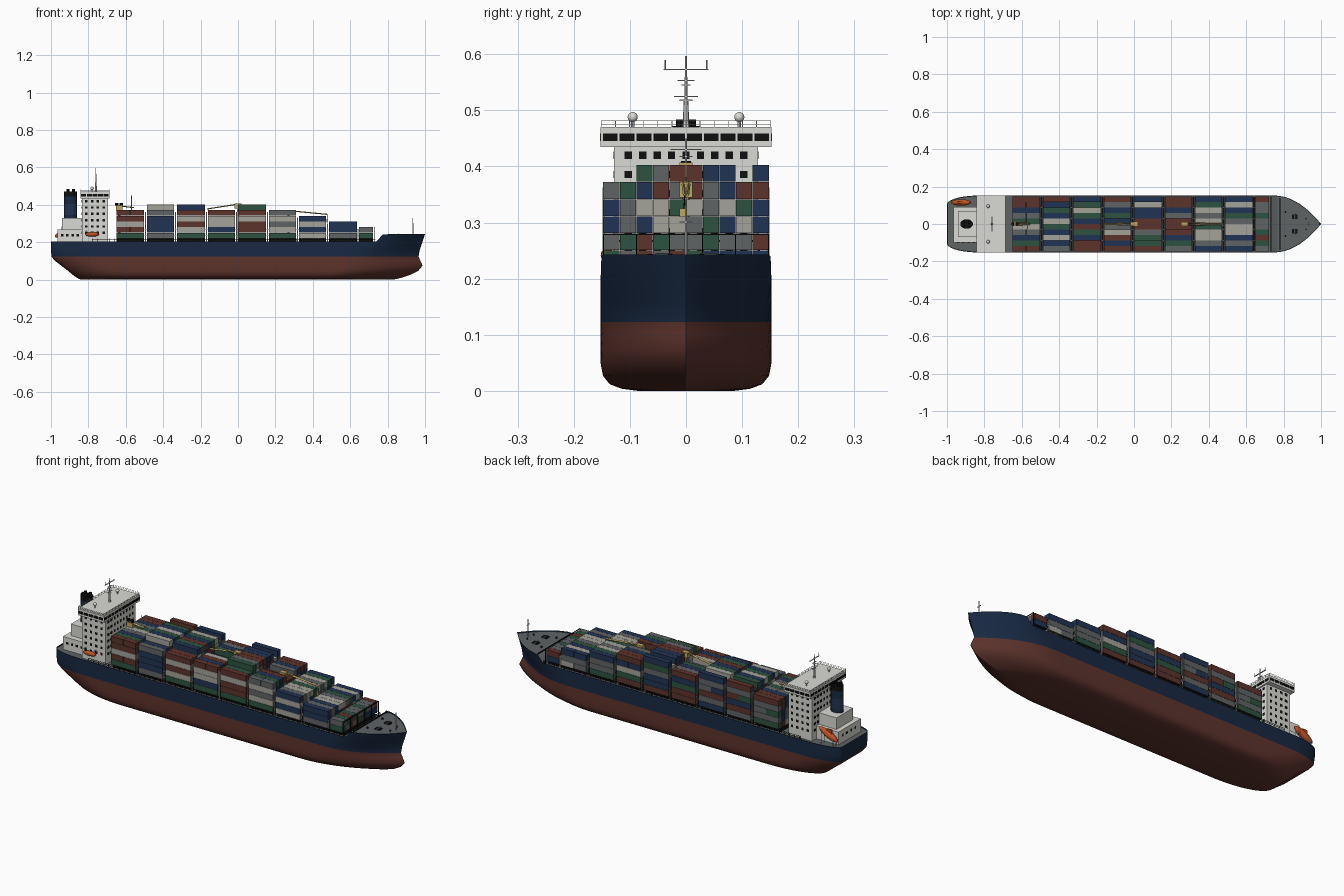
import bpy, bmesh, math, random
from mathutils import Vector, Matrix

random.seed(4)
if "Cube" in bpy.data.objects:
    bpy.data.objects.remove(bpy.data.objects["Cube"])

COLOURS = {
    "navy": (.009, .022, .055), "blue": (.015, .034, .088), "red": (.11, .033, .025),
    "green": (.027, .085, .053), "grey": (.115, .125, .13), "light_grey": (.37, .36, .32),
    "white": (.7, .7, .66), "black": (.005, .005, .005), "orange": (.52, .085, .017),
    "yellow": (.52, .38, .13)}
NAMES = list(COLOURS)
MATS = []
for n, c in COLOURS.items():
    m = bpy.data.materials.new(n)
    m.use_nodes = True
    m.diffuse_color = (*c, 1)
    m.node_tree.nodes["Principled BSDF"].inputs["Base Color"].default_value = (*c, 1)
    MATS.append(m)


def finish(bm, name, smooth=0):
    me = bpy.data.meshes.new(name)
    bm.to_mesh(me)
    bm.free()
    for m in MATS:
        me.materials.append(m)
    ob = bpy.data.objects.new(name, me)
    bpy.context.collection.objects.link(ob)
    if smooth:
        bpy.ops.object.select_all(action="DESELECT")
        ob.select_set(True)
        bpy.context.view_layer.objects.active = ob
        bpy.ops.object.shade_smooth_by_angle(angle=math.radians(smooth))


def paint(verts, colour):
    for f in {f for v in verts for f in v.link_faces}:
        f.material_index = NAMES.index(colour)


def box(bm, x0, x1, y0, y1, z0, z1, colour):
    mat = Matrix.Translation(((x0 + x1) / 2, (y0 + y1) / 2, (z0 + z1) / 2)) @ \
        Matrix.Diagonal((x1 - x0, y1 - y0, z1 - z0, 1))
    paint(bmesh.ops.create_cube(bm, size=1, matrix=mat)["verts"], colour)


def rod(bm, p, q, r, colour, r2=None, sides=8, squash=1):
    p, q = Vector(p), Vector(q)
    d = q - p
    mat = Matrix.Translation((p + q) / 2) @ Matrix.Diagonal((1, squash, 1, 1)) @ \
        d.to_track_quat("Z", "Y").to_matrix().to_4x4()
    paint(bmesh.ops.create_cone(bm, cap_ends=True, segments=sides, radius1=r, radius2=r2 or r,
                                depth=d.length, matrix=mat)["verts"], colour)


def ball(bm, centre, size, colour, tilt=0):
    mat = Matrix.Translation(centre) @ Matrix.Rotation(tilt, 4, "Y") @ Matrix.Diagonal((*size, 1))
    paint(bmesh.ops.create_uvsphere(bm, u_segments=16, v_segments=10, radius=1, matrix=mat)["verts"], colour)


# Hull: waterlines as (height, stern x, bow x, half beam, bow length, transom share)
LINES = [(0, -.84, .83, .085, .42, .3), (.004, -.85, .85, .115, .42, .32),
         (.012, -.865, .88, .136, .42, .36), (.027, -.885, .925, .148, .42, .4),
         (.048, -.91, .965, .152, .4, .46), (.075, -.945, .987, .152, .4, .53),
         (.102, -.98, .975, .152, .38, .59), (.123, -.997, .965, .152, .36, .64),
         (.16, -1, .972, .152, .32, .67), (.19, -1, .982, .152, .28, .68), (None, -1, 1, .152, .25, .68)]
COLS = 64


def sheer(x):
    t = min(max((x - .745) / .03, 0), 1)
    return .205 + .038 * t


def half_width(x, line):
    _, xs, xb, beam, bow_len, share = line
    run = .17 + .35 * (.68 - share)
    bow = 1 - (1 - min((xb - x) / bow_len, 1)) ** 2
    aft = math.sqrt(max(0, 1 - (1 - min((x - xs) / run, 1)) ** 2))
    return beam * bow * (share + (1 - share) * aft)


bm = bmesh.new()
grid = {}
for side in (-1, 1):
    for r, line in enumerate(LINES):
        for c in range(COLS + 1):
            x = line[1] + (line[2] - line[1]) * (1 - math.cos(math.pi * c / COLS)) / 2
            z = sheer(x) if line[0] is None else line[0]
            grid[side, r, c] = bm.verts.new((x, side * half_width(x, line), z))


def quad(keys, colour):
    f = bm.faces.new([grid[k] for k in keys])
    f.material_index = NAMES.index(colour)


TOP = len(LINES) - 1
for r in range(TOP):
    colour = "red" if LINES[r][0] < .12 else "navy"
    for c in range(COLS):
        for s in (-1, 1):
            quad([(s, r, c), (s, r, c + 1), (s, r + 1, c + 1), (s, r + 1, c)][::-s], colour)
    quad([(1, r, 0), (-1, r, 0), (-1, r + 1, 0), (1, r + 1, 0)], colour)
for c in range(COLS):
    quad([(-1, 0, c), (1, 0, c), (1, 0, c + 1), (-1, 0, c + 1)], "red")
bmesh.ops.remove_doubles(bm, verts=bm.verts, dist=.0001)
bmesh.ops.recalc_face_normals(bm, faces=bm.faces)
finish(bm, "hull", 60)

# Deck set just below the bulwark top
bm = bmesh.new()
prev = None
for c in range(COLS + 1):
    x = -.998 + 1.99 * (1 - math.cos(math.pi * c / COLS)) / 2
    w = half_width(x, LINES[-1]) - .002
    pair = [bm.verts.new((x, s * max(w, .001), sheer(x) - .006)) for s in (-1, 1)]
    if prev:
        bm.faces.new([prev[0], pair[0], pair[1], prev[1]]).material_index = NAMES.index("grey")
    prev = pair
finish(bm, "deck")

# Container bays: start x, end x, starboard stack from the bottom, top layer from starboard to port
BAYS = [(-.65, -.502, "GRWRR", "RGBYWGYBRR"), (-.487, -.342, "YBBBY", "YBWBGWBGBR"),
        (-.326, -.176, "GWRWR", "RRBGRBGWGB"), (-.16, -.016, "GBWWR", "RBRWYBGBYR"),
        (0, .15, "GRRWR", "RGGYRRBBWB"), (.166, .31, "GWYWY", "YGBRRRYBRR"),
        (.326, .47, "WBWB", "BYWWGWYWGB"), (.487, .636, "YBB", "BYBWWYGBWB"),
        (.647, .722, "GY", "YGRGYYGYYR")]
TIERS = (5, 6, 6, 5, 6, 5, 4, 3, 2)
CODE = {"R": "red", "B": "blue", "G": "green", "Y": "grey", "W": "light_grey"}
BASE, TIER, ROW = .22, .0305, .0296
for i, (x0, x1, stack, top_layer) in enumerate(BAYS):
    bm = bmesh.new()
    box(bm, x0, x1, -.13, .13, .19, BASE, "black")
    for row in range(10):
        y = (row - 5) * ROW
        height = TIERS[i]
        # Shorter stacks at the sides, and a channel for the stowed booms
        if height == 6 and row in (0, 1, 8) or i in (3, 5) and row in (4, 5):
            height -= 1
        for t in range(height):
            z = BASE + t * TIER
            cuts = [x0, x1]
            if x1 - x0 > .1 and random.random() < .12:
                cuts.insert(1, (x0 + x1) / 2)
            for a, b in zip(cuts, cuts[1:]):
                k = stack[t] if row == 0 else top_layer[row] if t == height - 1 else random.choice("RRBBGYYWW")
                box(bm, a + .0006, b - .0006, y + .0005, y + ROW - .0005, z + .0005, z + TIER - .0005, CODE[k])
    finish(bm, f"container_bay_{i + 1}")

# Lashing frames in the gaps between bays
bm = bmesh.new()
for i in range(len(BAYS) - 1):
    x = (BAYS[i][1] + BAYS[i + 1][0]) / 2
    top = BASE + TIER * min(TIERS[i], TIERS[i + 1], 5) - .01
    for z in (.235, .265):
        box(bm, x - .005, x + .005, -.148, .148, z, z + .004, "black")
    for row in range(0, 11, 2):
        y = (row - 5) * .0294
        outer = row in (0, 10)
        box(bm, x - .002, x + .002, y - .0015, y + .0015, .19, top if outer else .27,
            "white" if outer else "grey")
for row in range(0, 11, 2):
    y = (row - 5) * .0294
    box(bm, .727, .731, y - .0012, y + .0012, .195, .281, "black")
box(bm, .727, .731, -.148, .148, .278, .281, "black")
finish(bm, "lashing_frames")

# Deck railings along both sides
bm = bmesh.new()
for s in (-1, 1):
    y = s * .1505
    for z in (.212, .219):
        box(bm, -.78, .735, y - .0008, y + .0008, z, z + .0015, "black")
    for k in range(51):
        x = -.78 + k * .0303
        box(bm, x - .001, x + .001, y - .001, y + .001, .2, .22, "black")
finish(bm, "side_railings")

# Accommodation block and bridge
bm = bmesh.new()
box(bm, -.835, -.695, -.128, .128, .195, .437, "white")
box(bm, -.842, -.688, -.152, .152, .435, .47, "white")
finish(bm, "accommodation_block")

bm = bmesh.new()
H = .0064
for k in range(6):
    z = .42 - k * .034
    for j in range(9):
        y = (j - 4) * .0257
        for x in (-.835, -.695):
            box(bm, x - .001, x + .001, y - H, y + H, z - H, z + H, "black")
    for j in range(4):
        x = -.811 + j * .031
        for y in (-.128, .128):
            box(bm, x - H, x + H, y - .001, y + .001, z - H, z + H, "black")
for j in range(10):
    y = (j - 4.5) * .03
    for x in (-.842, -.688):
        box(bm, x - .001, x + .001, y - .0132, y + .0132, .445, .459, "black")
for j in range(5):
    x = -.825 + j * .03
    for y in (-.152, .152):
        box(bm, x - .0132, x + .0132, y - .001, y + .001, .445, .459, "black")
finish(bm, "house_windows")

bm = bmesh.new()
for z in (.476, .482):
    for y in (-.151, .151):
        box(bm, -.841, -.689, y - .0007, y + .0007, z - .001, z, "white")
    for x in (-.841, -.689):
        box(bm, x - .0007, x + .0007, -.151, .151, z - .001, z, "white")
for j in range(13):
    for x in (-.841, -.689):
        y = (j - 6) * .02515
        box(bm, x - .0007, x + .0007, y - .0007, y + .0007, .47, .482, "white")
finish(bm, "bridge_railing")

# Radar mast, domes and forward masts
bm = bmesh.new()
rod(bm, (-.76, 0, .47), (-.76, 0, .52), .006, "white", .004)
rod(bm, (-.76, 0, .52), (-.76, 0, .597), .003, "white", .0015)
for z, w in ((.573, .04), (.553, .015), (.545, .008), (.525, .021), (.518, .012)):
    box(bm, -.763, -.757, -w, w, z - .001, z + .001, "white")
for y in (-.037, .037):
    rod(bm, (-.76, y, .573), (-.76, y, .59), .001, "white")
for y in (-.095, .095):
    rod(bm, (-.78, y, .47), (-.78, y, .482), .003, "white")
    ball(bm, (-.78, y, .488), (.009,) * 3, "white")
rod(bm, (-.57, 0, .37), (-.57, 0, .45), .002, "white")
for z, w in ((.43, .028), (.418, .012)):
    box(bm, -.572, -.568, -w, w, z - .001, z + .001, "white")
rod(bm, (.935, 0, .235), (.935, 0, .33), .003, "white", .0015)
box(bm, .933, .937, -.012, .012, .3, .302, "white")
finish(bm, "masts", 35)

# Engine casing and funnel
bm = bmesh.new()
box(bm, -.965, -.835, -.1, .09, .195, .268, "white")
box(bm, -.94, -.835, -.07, .07, .268, .33, "white")
for j in range(4):
    y = (j - 1.5) * .035
    box(bm, -.966, -.964, y - H, y + H, .232, .244, "black")
    x = -.94 + j * .028
    box(bm, x - H, x + H, -.101, -.099, .232, .244, "black")
finish(bm, "engine_casing")
bm = bmesh.new()
for z0, z1, colour in ((.33, .345, "navy"), (.345, .405, "blue"), (.405, .445, "navy"), (.445, .472, "black")):
    rod(bm, (-.895, 0, z0), (-.895, 0, z1), .034, colour, sides=16, squash=.75)
for x in (-.91, -.88):
    for y in (-.01, .01):
        rod(bm, (x, y, .472), (x, y, .484), .008, "black")
finish(bm, "funnel", 35)

# Lifeboats with their ramp and davits
bm = bmesh.new()
ball(bm, (-.925, .115, .255), (.06, .017, .018), "orange", -.45)
box(bm, -.945, -.915, .11, .12, .262, .284, "orange")
for x in (-.96, -.89):
    for y in (.102, .128):
        rod(bm, (x, y, .195), (x, y, .24 if x < -.92 else .275), .002, "white")
ball(bm, (-.78, -.14, .242), (.037, .012, .012), "orange")
for x in (-.81, -.75):
    rod(bm, (x, -.128, .262), (x, -.146, .262), .002, "white")
    rod(bm, (x, -.14, .25), (x, -.14, .262), .001, "white")
finish(bm, "lifeboats", 35)

# Deck cranes: pedestal, house, stowed boom and hook block
bm = bmesh.new()
for x, z, reach, tip in ((-.635, .37, .08, .385), (.0, .38, -.165, .378), (.27, .345, .208, .349)):
    rod(bm, (x, 0, .2), (x, 0, z), .006, "yellow")
    box(bm, x - .018, x + .018, -.012, .012, z, z + .027, "yellow")
    for y in (-.005, .005):
        rod(bm, (x, y, z + .024), (x + reach, y * .5, tip), .003, "yellow", sides=4)
box(bm, .474, .482, -.012, -.002, .305, .325, "yellow")
rod(bm, (.478, -.004, .32), (.478, -.002, .349), .001, "black")
for x in (-.648, -.625):
    rod(bm, (x, 0, .397), (x, 0, .41), .009, "black")
finish(bm, "deck_cranes")

# Forecastle fittings: winches, bollards and a low breakwater
bm = bmesh.new()
for y in (-.04, .04):
    box(bm, .845, .875, y - .012, y + .012, .237, .2425, "black")
    rod(bm, (.86, y - .014, .241), (.86, y + .014, .241), .005, "grey")
    rod(bm, (.81, y * 1.6, .237), (.81, y * 1.6, .244), .005, "black")
    rod(bm, (.92, y * .7, .237), (.92, y * .7, .244), .004, "black")
box(bm, .778, .782, -.14, .14, .237, .242, "black")
finish(bm, "forecastle_fittings")
